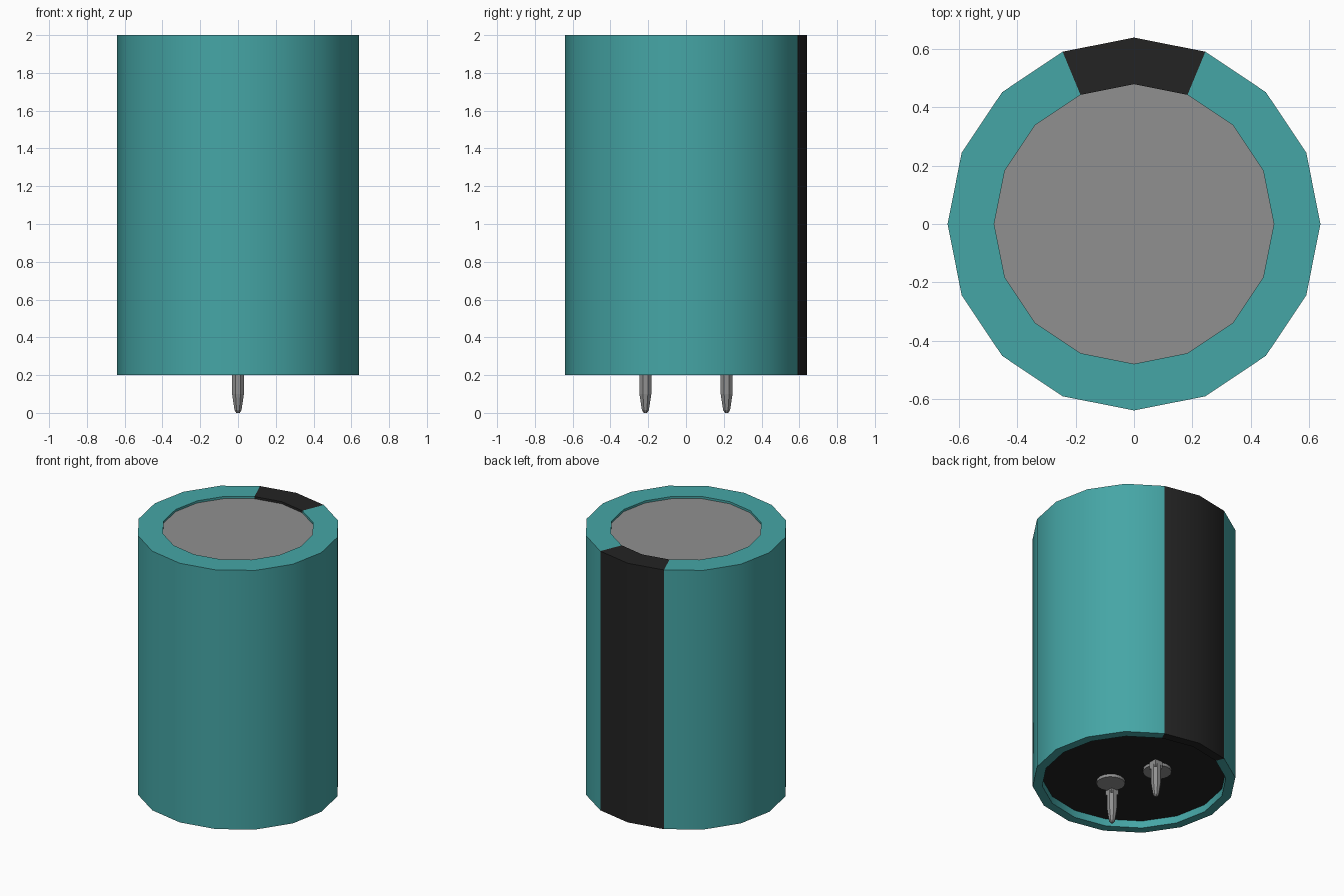
import bpy, bmesh, math

cube = bpy.data.objects.get("Cube")
if cube:
    bpy.data.objects.remove(cube, do_unlink=True)


def material(name, color):
    m = bpy.data.materials.new(name)
    m.use_nodes = True
    m.diffuse_color = (*color, 1)
    m.node_tree.nodes["Principled BSDF"].inputs["Base Color"].default_value = (*color, 1)
    return m


teal = material("teal", (0.06, 0.38, 0.38))
black = material("black", (0.017, 0.017, 0.017))
grey = material("grey", (0.28, 0.28, 0.28))


def lathe(name, profile, sides, mats, center=(0, 0), close=True, turn=0.0):
    """Spin (radius, height) points about z; close caps both ends."""
    bm = bmesh.new()
    rings = []
    for r, z in profile:
        angles = [turn + math.tau * i / sides for i in range(sides)]
        rings.append([bm.verts.new((r * math.cos(a), r * math.sin(a), z)) for a in angles])
    for low, high in zip(rings, rings[1:]):
        for i in range(sides):
            j = (i + 1) % sides
            bm.faces.new((low[i], low[j], high[j], high[i]))
    if close:
        bm.faces.new(rings[0][::-1])
        bm.faces.new(rings[-1])
    mesh = bpy.data.meshes.new(name)
    bm.to_mesh(mesh)
    bm.free()
    for m in mats:
        mesh.materials.append(m)
    obj = bpy.data.objects.new(name, mesh)
    obj.location = (*center, 0)
    bpy.context.collection.objects.link(obj)
    return obj


def smooth(obj):
    bpy.ops.object.select_all(action="DESELECT")
    obj.select_set(True)
    bpy.context.view_layer.objects.active = obj
    bpy.ops.object.shade_smooth_by_angle(angle=math.radians(30))


# Sleeve with folded rims, open at both ends
sleeve = lathe("sleeve", [(0.58, 0.25), (0.58, 0.2), (0.64, 0.2), (0.64, 2.0),
                          (0.48, 2.0), (0.48, 1.985)], 16, [teal, black], close=False)

# Dark stripe down the back, over both rims
for face in sleeve.data.polygons:
    c = face.center
    if abs(math.atan2(c.x, c.y)) < math.radians(22.5):
        face.material_index = 1
smooth(sleeve)

# Recessed metal top and dark base
lathe("top_cap", [(0.48, 1.96), (0.48, 1.985)], 16, [grey])
lathe("base_plate", [(0.58, 0.25), (0.58, 0.27)], 16, [black])

# Terminals: a rivet, a square shoulder and a tapered pin on each side
for side, label in ((-1, "front"), (1, "back")):
    rivet = lathe(label + "_rivet", [(0.09, 0.23), (0.09, 0.255)], 16, [grey],
                  (-0.065 * side, 0.15 * side))
    smooth(rivet)
    spot = (0, 0.215 * side)
    lathe(label + "_pin_shoulder", [(0.04, 0.2), (0.04, 0.255)], 4, [grey], spot,
          turn=math.pi / 4)
    lathe(label + "_pin", [(0.01, 0.0), (0.02, 0.015), (0.034, 0.1), (0.034, 0.22)],
          8, [grey], spot, turn=math.pi / 8)
